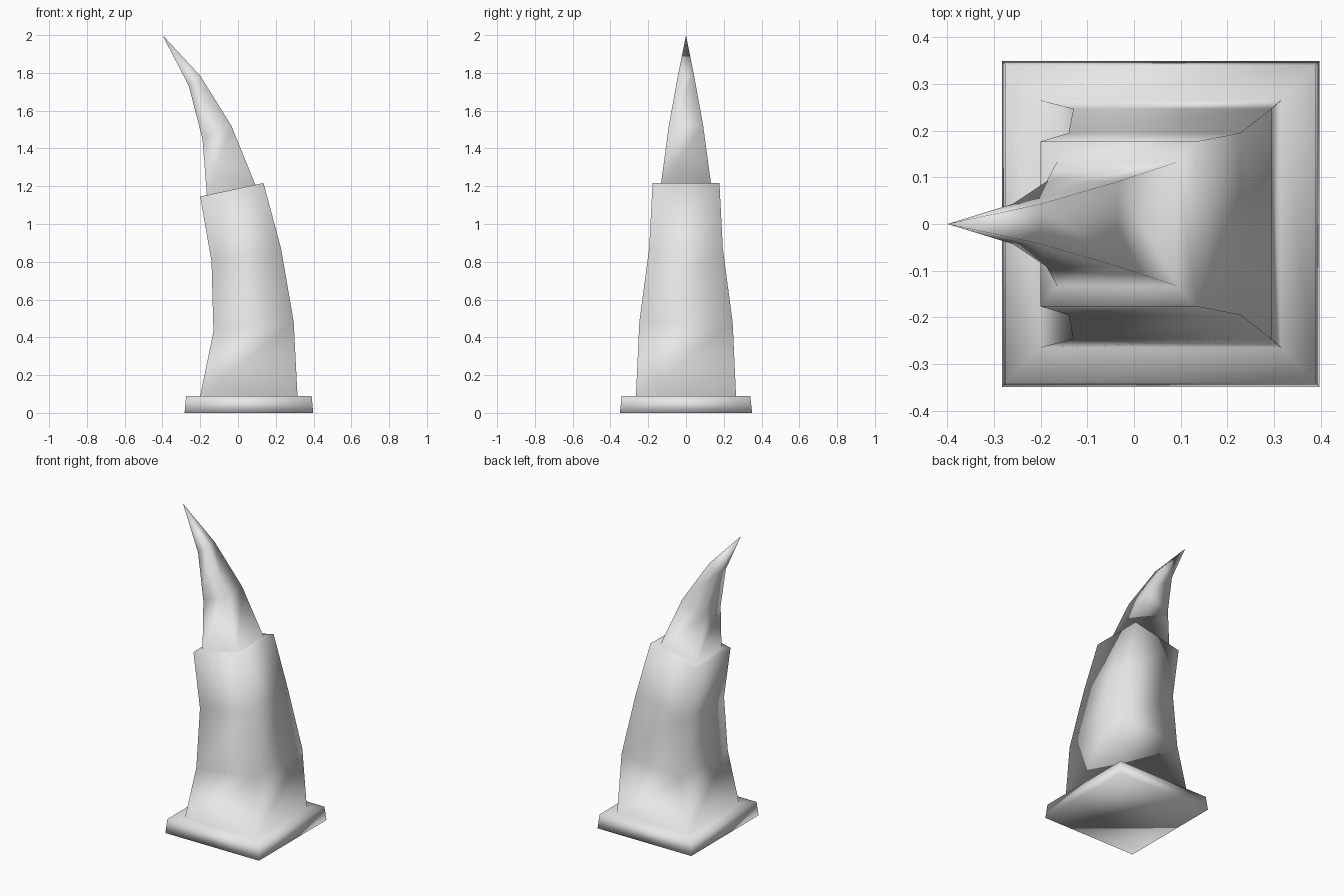
import bpy
import bmesh

if "Cube" in bpy.data.objects:
    bpy.data.objects.remove(bpy.data.objects["Cube"], do_unlink=True)

# Plain grey stone
stone = bpy.data.materials.new("grey_stone")
stone.use_nodes = True
grey = (0.8, 0.8, 0.8, 1)
stone.diffuse_color = grey
stone.node_tree.nodes["Principled BSDF"].inputs["Base Color"].default_value = grey

# Four-sided rings: inner edge x, z, outer edge x, z, half depth
plinth = [(-0.283, 0, 0.398, 0, 0.35),
          (-0.275, 0.09, 0.39, 0.09, 0.34)]
shaft = [(-0.2, 0.09, 0.315, 0.09, 0.265),
         (-0.13, 0.43, 0.295, 0.48, 0.247),
         (-0.14, 0.8, 0.228, 0.87, 0.195),
         (-0.2, 1.145, 0.135, 1.217, 0.177)]
horn = [(-0.165, 1.153, 0.092, 1.208, 0.133),
        (-0.188, 1.45, -0.035, 1.52, 0.091),
        (-0.26, 1.73, -0.2, 1.785, 0.043)]
tip_point = (-0.4, 0, 2)

bm = bmesh.new()


def add_ring(x_in, z_in, x_out, z_out, depth):
    corners = [(x_in, -depth, z_in), (x_out, -depth, z_out),
               (x_out, depth, z_out), (x_in, depth, z_in)]
    return [bm.verts.new(c) for c in corners]


# Loft plinth, shaft and horn as one continuous skin
rings = [add_ring(*r) for r in plinth + shaft + horn]
bm.faces.new(rings[0][::-1])
for low, high in zip(rings, rings[1:]):
    for i in range(4):
        j = (i + 1) % 4
        bm.faces.new((low[i], low[j], high[j], high[i]))

# Close the horn to a point
tip = bm.verts.new(tip_point)
for i in range(4):
    bm.faces.new((rings[-1][i], rings[-1][(i + 1) % 4], tip))

bmesh.ops.recalc_face_normals(bm, faces=bm.faces[:])
for face in bm.faces:
    face.smooth = True

mesh = bpy.data.meshes.new("curved_spire")
bm.to_mesh(mesh)
bm.free()
mesh.materials.append(stone)
spire = bpy.data.objects.new("curved_spire", mesh)
bpy.context.collection.objects.link(spire)
